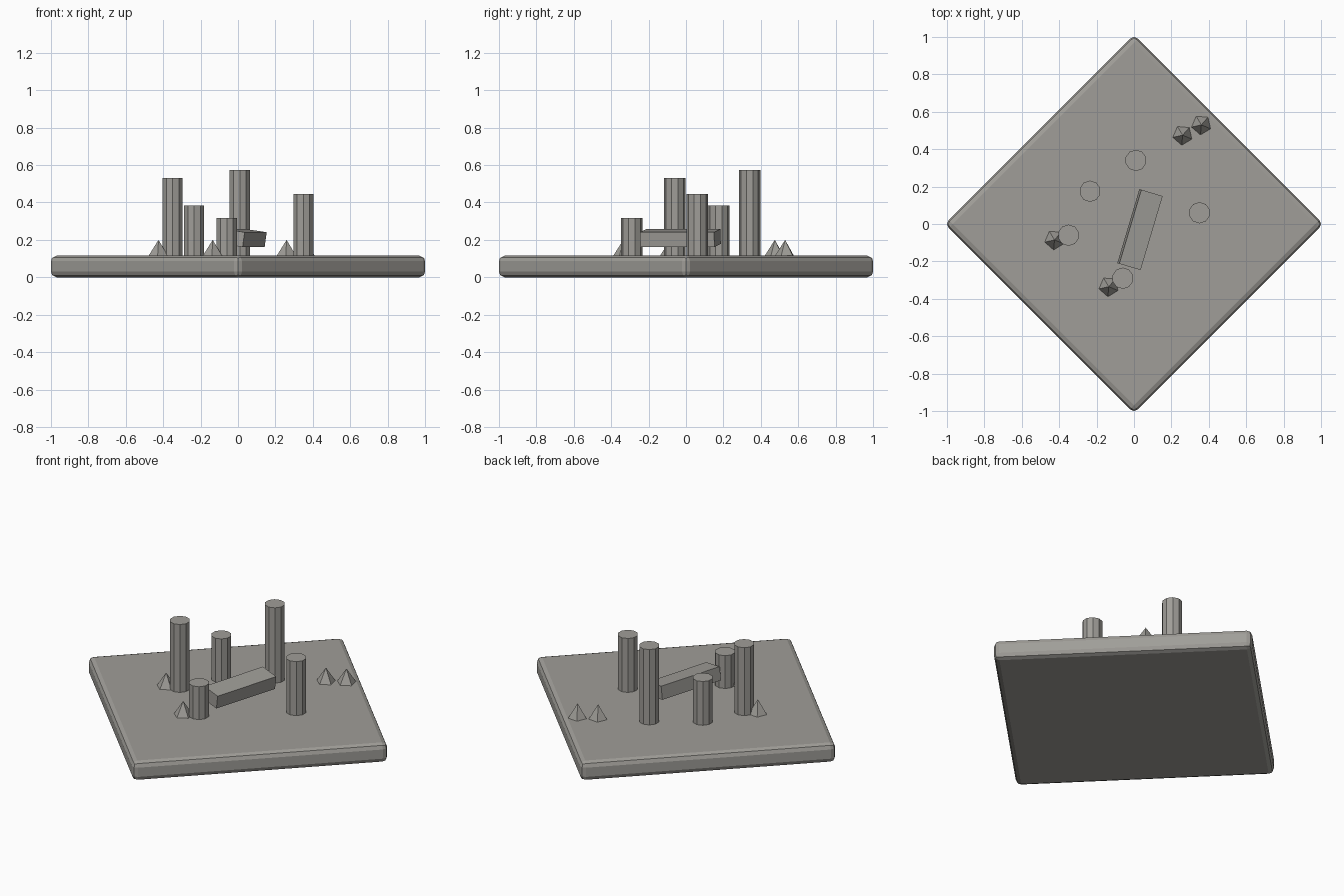
import bpy, math

if "Cube" in bpy.data.objects:
    bpy.data.objects.remove(bpy.data.objects["Cube"])

stone = bpy.data.materials.new("grey stone")
stone.diffuse_color = (0.35, 0.34, 0.315, 1)
stone.use_nodes = True
stone.node_tree.nodes["Principled BSDF"].inputs["Base Color"].default_value = stone.diffuse_color
TOP = 0.116  # top surface of the slab


def finish(name):
    ob = bpy.context.object
    ob.name = name
    ob.data.materials.append(stone)
    return ob


def cone(name, sides, r1, r2, x, y, z0, z1, turn=0.0):
    bpy.ops.mesh.primitive_cone_add(vertices=sides, radius1=r1, radius2=r2, depth=z1 - z0,
                                    location=(x, y, (z0 + z1) / 2),
                                    rotation=(0, 0, math.radians(turn)))
    return finish(name)


# base slab: square turned to a diamond, rounded edges
w = 0.03
base = cone("base_slab", 4, 1 + 0.414 * w, 1 + 0.414 * w, 0, 0, 0, TOP)
bev = base.modifiers.new("rounding", "BEVEL")
bev.width = w
bev.segments = 2

# broken columns of different heights
columns = [(0.35, 0.06, 0.445), (0.01, 0.34, 0.575), (-0.235, 0.175, 0.383),
           (-0.35, -0.06, 0.53), (-0.06, -0.29, 0.316)]
for i, (x, y, top) in enumerate(columns):
    cone(f"column_{i + 1}", 10, 0.057, 0.057, x, y, TOP - 0.005, top)

# fallen beam, rolled slightly about its length
bpy.ops.mesh.primitive_cube_add(size=1, location=(0.032, -0.03, 0.21))
beam = finish("fallen_beam")
beam.scale = (0.413, 0.12, 0.08)
beam.rotation_euler = (math.radians(8), 0, math.radians(73.4))

# small five-sided rubble spikes
spikes = [(-0.425, -0.085), (-0.135, -0.335), (0.26, 0.475), (0.36, 0.53)]
for i, (x, y) in enumerate(spikes):
    cone(f"rubble_{i + 1}", 5, 0.057, 0, x, y, TOP - 0.005, 0.2, 175)
